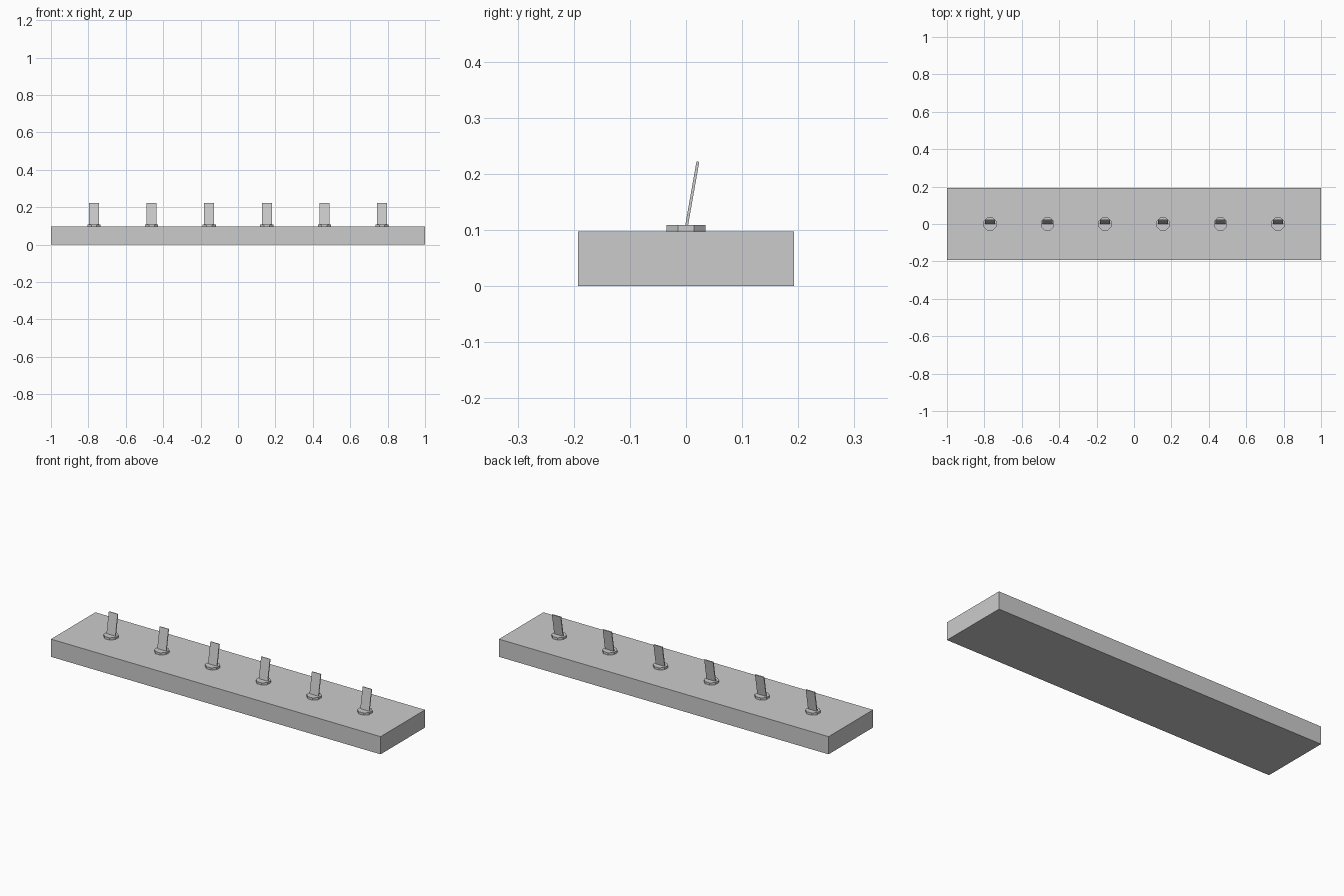
import bpy
import math
from mathutils import Matrix, Vector

cube = bpy.data.objects.get("Cube")
if cube:
    bpy.data.objects.remove(cube, do_unlink=True)

# Single plain grey
grey = bpy.data.materials.new("plain_grey")
grey.use_nodes = True
colour = (0.6, 0.6, 0.6, 1)
grey.diffuse_color = colour
grey.node_tree.nodes["Principled BSDF"].inputs["Base Color"].default_value = colour


def finish(name, matrix):
    """Name the new object, bake its shape and colour it."""
    obj = bpy.context.object
    obj.name = name
    obj.data.transform(matrix)
    obj.data.materials.append(grey)
    return obj


def box(name, size, matrix):
    bpy.ops.mesh.primitive_cube_add(size=1)
    return finish(name, matrix @ Matrix.Diagonal((*size, 1)))


# Base block
BASE_H = 0.097
box("base", (2, 0.385, BASE_H), Matrix.Translation((0, 0, BASE_H / 2)))

# Row of toggle levers, each on an octagonal collar
COLLAR_H = 0.012
TILT = Matrix.Rotation(math.radians(-10), 4, "X")
for i in range(6):
    x = (i - 2.5) * 0.308
    bpy.ops.mesh.primitive_cylinder_add(vertices=8, radius=0.038, depth=COLLAR_H)
    collar = finish("collar_%d" % (i + 1), Matrix.Rotation(math.pi / 8, 4, "Z"))
    collar.location = (x, 0, BASE_H + COLLAR_H / 2)

    # Lever leans back from the collar
    length = 0.122
    lever = box("lever_%d" % (i + 1), (0.054, 0.005, length),
                TILT @ Matrix.Translation((0, 0, length / 2)))
    lever.location = (x, 0, 0.1015)
